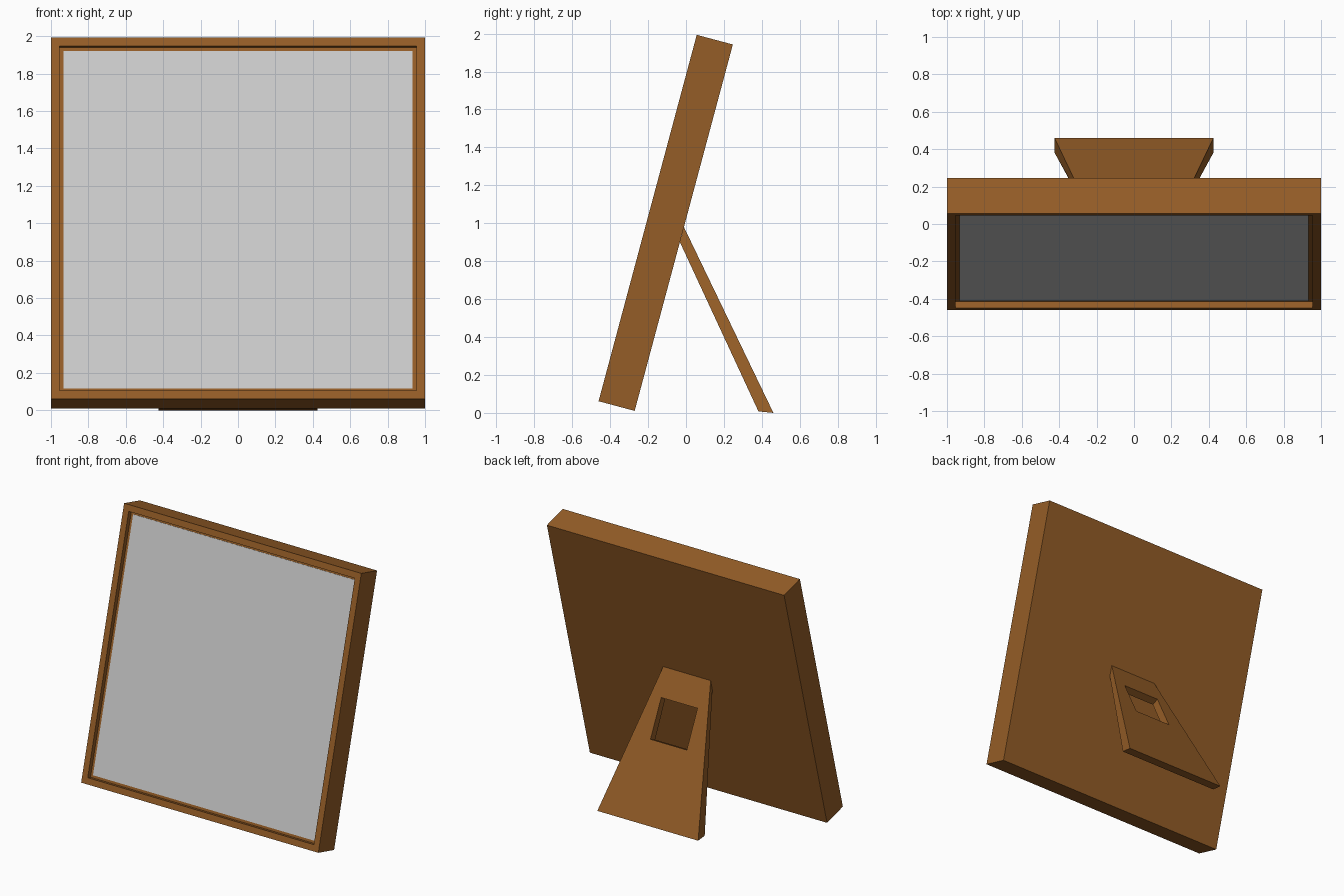
import bpy, bmesh
from math import radians
from mathutils import Matrix, Vector

if "Cube" in bpy.data.objects:
    bpy.data.objects.remove(bpy.data.objects["Cube"])

wood = bpy.data.materials.new("brown_wood")
wood.diffuse_color = (0.30, 0.11, 0.02, 1)
wood.use_nodes = True
wood.node_tree.nodes["Principled BSDF"].inputs["Base Color"].default_value = wood.diffuse_color

TILT = Matrix.Translation((0, -0.107, 1.002)) @ Matrix.Rotation(radians(-15), 4, 'X')
THICK, BORDER, RECESS = 0.197, 0.066, 0.035


def add_object(name, bm, material=None):
    bmesh.ops.recalc_face_normals(bm, faces=bm.faces)
    mesh = bpy.data.meshes.new(name)
    bm.to_mesh(mesh)
    bm.free()
    obj = bpy.data.objects.new(name, mesh)
    bpy.context.collection.objects.link(obj)
    if material:
        mesh.materials.append(material)
    return obj


# Leaning frame: a slab with a shallow recess in its front face
bm = bmesh.new()
bmesh.ops.create_cube(bm, size=1, matrix=Matrix.Diagonal((2, THICK, 2, 1)))
bm.normal_update()
front = min(bm.faces, key=lambda f: f.calc_center_median().y)
bmesh.ops.inset_individual(bm, faces=[front], thickness=BORDER)
rim = bmesh.ops.inset_individual(bm, faces=[front], thickness=0.0)
for v in front.verts:
    v.co.y += RECESS
frame = add_object("frame", bm, wood)
frame.matrix_world = TILT

# Grey picture panel on the floor of the recess
bm = bmesh.new()
side = 2 * (1 - BORDER)
bmesh.ops.create_cube(bm, size=1, matrix=Matrix.Translation((0, -THICK / 2 + RECESS, 0))
                      @ Matrix.Diagonal((side, 0.006, side, 1)))
panel = add_object("picture_panel", bm)
panel.matrix_world = TILT

# Tapered rear leg with a rectangular hole, from four bridged rings
TOP_W, FOOT_W, HOLE_W = 0.20, 0.425, 0.153


def ring(bm, top, foot, w_top, w_foot, t0=0.0, t1=1.0):
    a = Vector((0, *top)).lerp(Vector((0, *foot)), t0)
    b = Vector((0, *top)).lerp(Vector((0, *foot)), t1)
    return [bm.verts.new((x, p.y, p.z)) for x, p in
            ((-w_top, a), (w_top, a), (w_foot, b), (-w_foot, b))]


bm = bmesh.new()
back = ((-0.011, 0.98), (0.461, 0.0))
inner = ((-0.032, 0.90), (0.382, 0.008))
rings = [ring(bm, *back, TOP_W, FOOT_W),
         ring(bm, *back, HOLE_W, HOLE_W, 0.193, 0.467),
         ring(bm, *inner, HOLE_W, HOLE_W, 0.148, 0.45),
         ring(bm, *inner, TOP_W, FOOT_W)]
for r, s in zip(rings, rings[1:] + rings[:1]):
    for i in range(4):
        j = (i + 1) % 4
        bm.faces.new((r[i], r[j], s[j], s[i]))
add_object("support_leg", bm, wood)
